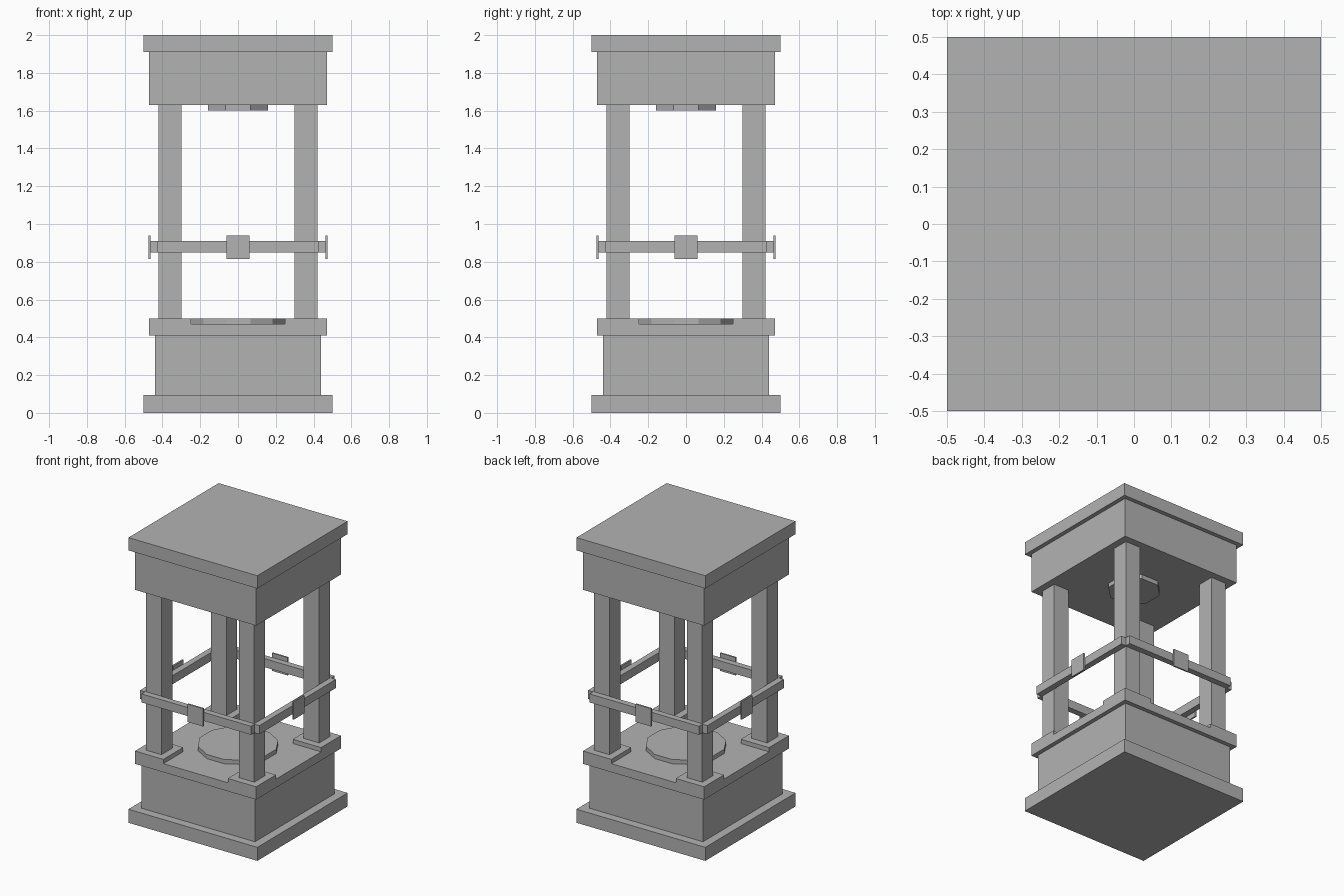
import bpy
import math

cube = bpy.data.objects.get("Cube")
if cube:
    bpy.data.objects.remove(cube, do_unlink=True)

stone = bpy.data.materials.new("grey stone")
stone.use_nodes = True
GREY = (0.45, 0.45, 0.45, 1)
stone.diffuse_color = GREY
stone.node_tree.nodes["Principled BSDF"].inputs["Base Color"].default_value = GREY


def finish(obj, name):
    obj.name = name
    bpy.ops.object.transform_apply(location=True, rotation=True, scale=True)
    obj.data.materials.append(stone)
    return obj


def box(name, x, y, z):
    """Box spanning the given (low, high) ranges."""
    spans = (x, y, z)
    bpy.ops.mesh.primitive_cube_add(size=1, location=[(a + b) / 2 for a, b in spans])
    obj = bpy.context.object
    obj.scale = [b - a for a, b in spans]
    return finish(obj, name)


def slab(name, half, low, high):
    return box(name, (-half, half), (-half, half), (low, high))


def disc(name, sides, apothem, low, high):
    """Flat prism with sides facing the axes."""
    bpy.ops.mesh.primitive_cylinder_add(
        vertices=sides, radius=apothem / math.cos(math.pi / sides),
        depth=high - low, location=(0, 0, (low + high) / 2),
        rotation=(0, 0, math.pi / sides))
    return finish(bpy.context.object, name)


# Base and roof
slab("plinth", 0.5, 0, 0.095)
slab("base_body", 0.44, 0.095, 0.41)
slab("floor_slab", 0.47, 0.41, 0.47)
slab("roof_block", 0.47, 1.63, 1.91)
slab("roof_cap", 0.5, 1.91, 2)

# Floor and ceiling discs
disc("floor_disc", 12, 0.25, 0.47, 0.5)
disc("ceiling_disc", 8, 0.16, 1.6, 1.63)

# Corner pads and posts
for side, sx in (("left", 1), ("right", -1)):
    for end, sy in (("front", -1), ("back", 1)):
        pad_x, pad_y = (sorted((s * 0.25, s * 0.47)) for s in (sx, sy))
        post_x, post_y = (sorted((s * 0.3, s * 0.42)) for s in (sx, sy))
        box(f"{end}_{side}_pad", pad_x, pad_y, (0.47, 0.5))
        box(f"{end}_{side}_post", post_x, post_y, (0.5, 1.63))

# Rails with a small plaque, one on each side
for i, side in enumerate(("front", "left", "back", "right")):
    rail = box(f"{side}_rail", (-0.425, 0.425), (-0.463, -0.42), (0.85, 0.91))
    plaque = box(f"{side}_plaque", (-0.06, 0.06), (-0.474, -0.463), (0.815, 0.94))
    for obj in (rail, plaque):
        obj.rotation_euler.z = i * math.pi / 2
